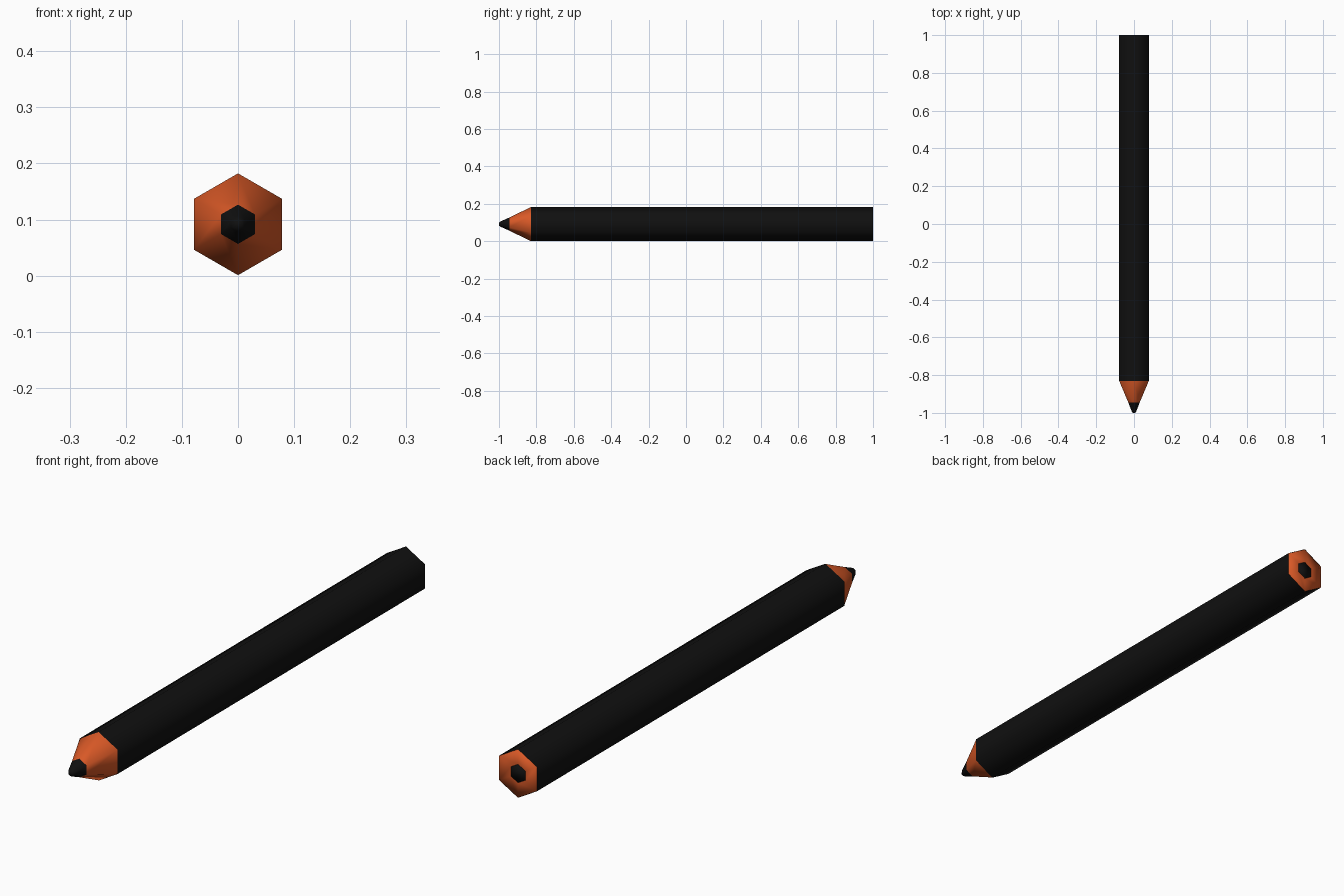
import bpy
import bmesh
from math import cos, sin, radians

cube = bpy.data.objects.get("Cube")
if cube:
    bpy.data.objects.remove(cube, do_unlink=True)

SIDES = 6
R = 0.0915          # corner radius of the hexagonal barrel
CORE = 0.035        # corner radius of the lead
SHOULDER = -0.83    # where the sharpened cone starts
LEAD_Y = -0.945     # where the wood gives way to lead


def material(name, color, roughness):
    mat = bpy.data.materials.new(name)
    mat.use_nodes = True
    mat.diffuse_color = (*color, 1)
    bsdf = mat.node_tree.nodes["Principled BSDF"]
    bsdf.inputs["Base Color"].default_value = (*color, 1)
    bsdf.inputs["Roughness"].default_value = roughness
    return mat


def hex_loft(name, profile, mat, cap_start=False, cap_end=False):
    """Skin hexagonal rings given as (radius, y), running front to back."""
    bm = bmesh.new()
    rings = []
    for r, y in profile:
        angles = [radians(90 + 360 * k / SIDES) for k in range(SIDES)]
        rings.append([bm.verts.new((r * cos(a), y, r * sin(a) + R)) for a in angles])
    for a, b in zip(rings, rings[1:]):
        for k in range(SIDES):
            n = (k + 1) % SIDES
            bm.faces.new((a[k], b[k], b[n], a[n]))
    if cap_start:
        bm.faces.new(rings[0])
    if cap_end:
        bm.faces.new(rings[-1][::-1])
    for f in bm.faces:
        f.smooth = True
    mesh = bpy.data.meshes.new(name)
    bm.to_mesh(mesh)
    bm.free()
    mesh.materials.append(mat)
    obj = bpy.data.objects.new(name, mesh)
    bpy.context.collection.objects.link(obj)
    return obj


black = material("black", (0.005, 0.005, 0.005), 0.5)
wood = material("orange wood", (0.70, 0.10, 0.02), 0.6)

# Painted barrel, an open sleeve around the wood
hex_loft("painted_barrel", [(R, SHOULDER), (R, 1)], black)

# Wood: sharpened cone, hidden shaft and the ring at the back end
inner = R - 0.0008
hex_loft("wood_casing", [(CORE, LEAD_Y), (inner, SHOULDER), (inner, 1), (CORE, 1)], wood)

# Lead: blunt point at the front, flush hexagon at the back
hex_loft("lead_point", [(0.008, -1), (0.014, -0.992), (CORE, LEAD_Y)], black, cap_start=True)
hex_loft("lead_end", [(CORE, 0.98), (CORE, 1)], black, cap_end=True)
